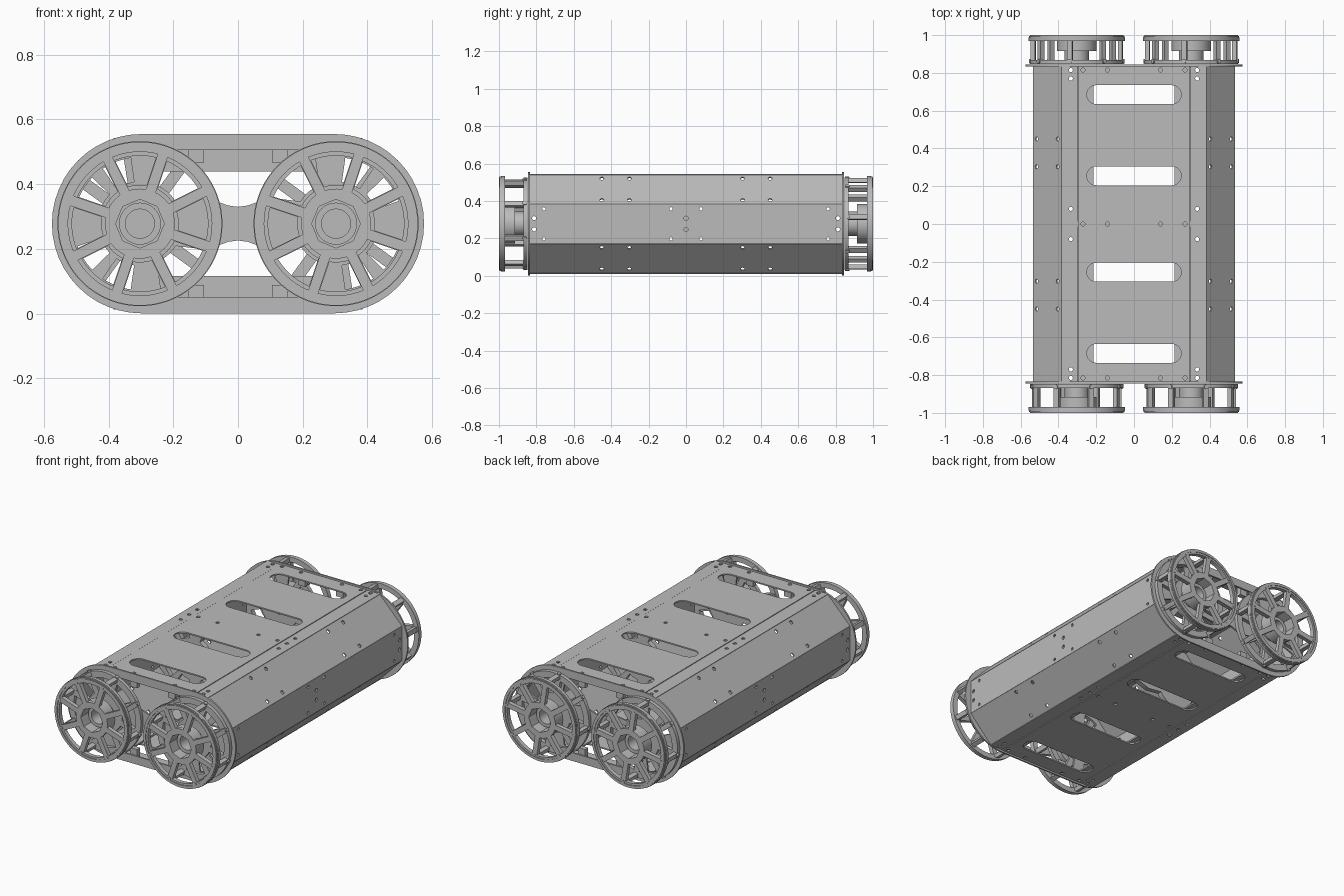
import bpy, math
from math import pi, cos, sin, radians
from mathutils import Matrix, Vector

if "Cube" in bpy.data.objects:
    bpy.data.objects.remove(bpy.data.objects["Cube"], do_unlink=True)

grey = bpy.data.materials.new("machined grey")
grey.use_nodes = True
COLOUR = (0.5, 0.5, 0.5, 1)
grey.diffuse_color = COLOUR
grey.node_tree.nodes["Principled BSDF"].inputs["Base Color"].default_value = COLOUR

MID = 0.278      # height of the wheel axes
WX = 0.303       # sideways offset of the wheel axes
END = 0.84       # distance of the end plates from the middle


def arc(cx, cy, r, a0, a1, n):
    return [(cx + r * cos(radians(a0 + (a1 - a0) * i / n)),
             cy + r * sin(radians(a0 + (a1 - a0) * i / n))) for i in range(n + 1)]


def circle(cx, cy, r, n=12):
    return arc(cx, cy, r, 0, 360, n)[:-1]


def rect(w, h, cx=0, cy=0):
    return [(cx + sx * w / 2, cy + sy * h / 2) for sx, sy in ((-1, -1), (1, -1), (1, 1), (-1, 1))]


def flip_x(loop):
    return [(-x, y) for x, y in loop]


def flip_z(loop):
    return [(x, 2 * MID - y) for x, y in loop]


def frame(origin, u, v):
    """Matrix carrying local x, y to directions u, v at origin."""
    u, v = Vector(u).normalized(), Vector(v).normalized()
    m = Matrix((u, v, u.cross(v))).transposed().to_4x4()
    m.translation = origin
    return m


def plate(name, loops, thick, matrix):
    """Flat sheet: the first loop is the outline, the others are openings."""
    cu = bpy.data.curves.new(name, 'CURVE')
    cu.dimensions, cu.fill_mode, cu.extrude = '2D', 'BOTH', thick / 2
    for loop in loops:
        s = cu.splines.new('POLY')
        s.points.add(len(loop) - 1)
        for p, (x, y) in zip(s.points, loop):
            p.co = (x, y, 0, 1)
        s.use_cyclic_u = True
    ob = bpy.data.objects.new(name, cu)
    bpy.context.collection.objects.link(ob)
    ob.matrix_world = matrix
    bpy.ops.object.select_all(action='DESELECT')
    ob.select_set(True)
    bpy.context.view_layer.objects.active = ob
    bpy.ops.object.convert(target='MESH')
    ob = bpy.context.object
    ob.data.materials.clear()
    ob.data.materials.append(grey)
    bpy.ops.object.shade_smooth_by_angle(angle=radians(30))
    return ob


def window(top):
    """Opening above the neck between the two wheel mounts."""
    half = [(-0.235, top), (-0.25, 0.40)] + arc(-WX, MID, 0.13, 62, 32, 5)
    half += [(-0.10, 0.358), (-0.06, 0.345), (-0.03, 0.334), (0, 0.33)]
    return half + flip_x(half[:-1])[::-1]


def sector(cx, cy, r0, r1, a0, a1):
    return arc(cx, cy, r0, a0, a1, 8) + arc(cx, cy, r1, a1, a0, 8)


def mount_openings(top):
    """Windows and cut-outs around both wheel mounts."""
    loops = [window(top), flip_z(window(top))]
    for a0, a1 in ((98, 124), (136, 160)):
        s = sector(-WX, MID, 0.13, 0.205, a0, a1)
        loops += [s, flip_x(s), flip_z(s), flip_x(flip_z(s))]
    return loops


# Top and bottom panels with rounded slots and bolt holes
slot_r = 0.05
centre = [rect(0.594, 2 * END)]
for y in (-0.685, -0.255, 0.255, 0.685):
    centre.append(arc(0.2, y, slot_r, -90, 90, 12) + arc(-0.2, y, slot_r, 90, 270, 12))
for y in (-0.815, 0, 0.815):
    centre += [circle(x, y, 0.011) for x in (-0.27, -0.14, 0.14, 0.27)]
flange = [rect(0.085, 2 * END)]
flange += [circle(-0.008, y, 0.011) for y in (-0.815, -0.77, -0.08, 0, 0.08, 0.77, 0.815)]
for label, z, zi in (("top", 0.541, 1), ("bottom", 0.015, -1)):
    plate(label + "_panel", centre, 0.008, Matrix.Translation((0, 0, z)))
    for side in (-1, 1):
        m = frame((side * 0.3425, 0, z - zi * 0.002), (side, 0, 0), (0, 1, 0))
        plate(label + "_flange", flange, 0.008, m)

# Bent side sheets: a slope, an upright wall and a slope
slope = [rect(0.216, 2 * END)]
slope += [circle(u, y, 0.011) for u in (-0.08, 0.08) for y in (-0.45, -0.303, 0.303, 0.45)]
wall = [rect(0.212, 2 * END)]
wall += [circle(u, y, 0.009) for u in (-0.08, 0.08) for y in (-0.76, -0.08, 0.08, 0.76)]
wall += [circle(u, y, 0.011) for u in (-0.03, 0.03) for y in (-0.812, 0, 0.812)]
for side in (-1, 1):
    for name, loops, x, z, u in (("upper_slope", slope, 0.457, 0.46, (side * 0.15, 0, -0.155)),
                                 ("side_wall", wall, 0.531, MID, (0, 0, 1)),
                                 ("lower_slope", slope, 0.457, 0.096, (side * 0.15, 0, 0.155))):
        plate(name, loops, 0.008, frame((side * x, 0, z), u, (0, 1, 0)))

# Inner rib halfway along, and flat floor rails
octagon = [(0.38, 0.536), (0.525, 0.385), (0.525, 0.171), (0.38, 0.02)]
octagon += flip_x(octagon)[::-1]
plate("middle_rib", [octagon] + mount_openings(0.44), 0.03, frame((0, 0, 0), (1, 0, 0), (0, 0, 1)))
for side in (-1, 1):
    plate("floor_rail", [rect(0.09, 1.66)], 0.01, Matrix.Translation((side * 0.26, 0, 0.027)))


def build_wheel(cx, turn, end):
    """Open cage wheel with eight spokes, built outwards from the end plate."""
    def at(depth):
        return end @ frame((cx, -depth, MID), (1, 0, 0), (0, 0, 1))
    angles = [turn + 45 * k for k in range(8)]

    def bays(r0, r1, gap):
        # Spokes keep a constant width, so the gap angle shrinks outwards
        g0, g1 = (math.degrees(gap / r) for r in (r0, r1))
        return [arc(0, 0, r0, a + g0, a + 45 - g0, 6) + arc(0, 0, r1, a + 45 - g1, a + g1, 10)
                for a in angles]
    rim = circle(0, 0, 0.253, 72)
    hub_hole = circle(0, 0, 0.075, 8)
    plate("wheel_face", [rim] + bays(0.108, 0.222, 0.016) + [hub_hole], 0.026, at(0.983))
    plate("wheel_lip", [circle(0, 0, 0.248, 72), circle(0, 0, 0.234, 72)], 0.004, at(0.998))
    plate("wheel_tread", [circle(0, 0, 0.255, 72), circle(0, 0, 0.228, 72)], 0.02, at(0.978))
    plate("wheel_hub", [circle(0, 0, 0.105, 48), hub_hole], 0.06, at(0.945))
    plate("wheel_inner_ring", [circle(0, 0, 0.248, 72)] + bays(0.12, 0.21, 0.018)
          + [circle(0, 0, 0.045, 32)], 0.022, at(0.858))
    plate("wheel_axle", [circle(0, 0, 0.065, 32), circle(0, 0, 0.045, 32)], 0.07, at(0.90))
    for a in angles:
        spin = Matrix.Rotation(radians(a), 4, 'Z')
        plate("wheel_strut", [rect(0.024, 0.028, 0.234)], 0.115, at(0.92) @ spin)
        plate("wheel_bolt", [circle(0.229, 0, 0.009)], 0.012, at(0.993) @ spin)
        # Bolt head on the inner ring, facing outwards
        m = at(0.862) @ spin @ frame((0.248, 0, 0), (0, 1, 0), (0, 0, 1))
        plate("ring_bolt", [circle(0, 0, 0.012)], 0.012, m)


# End plates, tabs and wheels, repeated at the back by a half turn
stadium = arc(WX - 0.005, MID, 0.277, -90, 90, 24) + arc(0.005 - WX, MID, 0.277, 90, 270, 24)
hub_bores = [circle(s * WX, MID, 0.045, 32) for s in (-1, 1)]
for label, rot, turn in (("front", 0, 26.5), ("back", pi, 36)):
    end = Matrix.Rotation(rot, 4, 'Z')
    m = end @ frame((0, -END, 0), (1, 0, 0), (0, 0, 1))
    plate(label + "_end_plate", [stadium] + mount_openings(0.505) + hub_bores, 0.01, m)
    for side in (-1, 1):
        for z in (0.5, 0.056):
            m = end @ frame((side * 0.13, 0.02 - END, z), (1, 0, 0), (0, 0, 1))
            plate(label + "_tab", [rect(0.05, 0.066)], 0.03, m)
        build_wheel(side * WX, turn, end)
